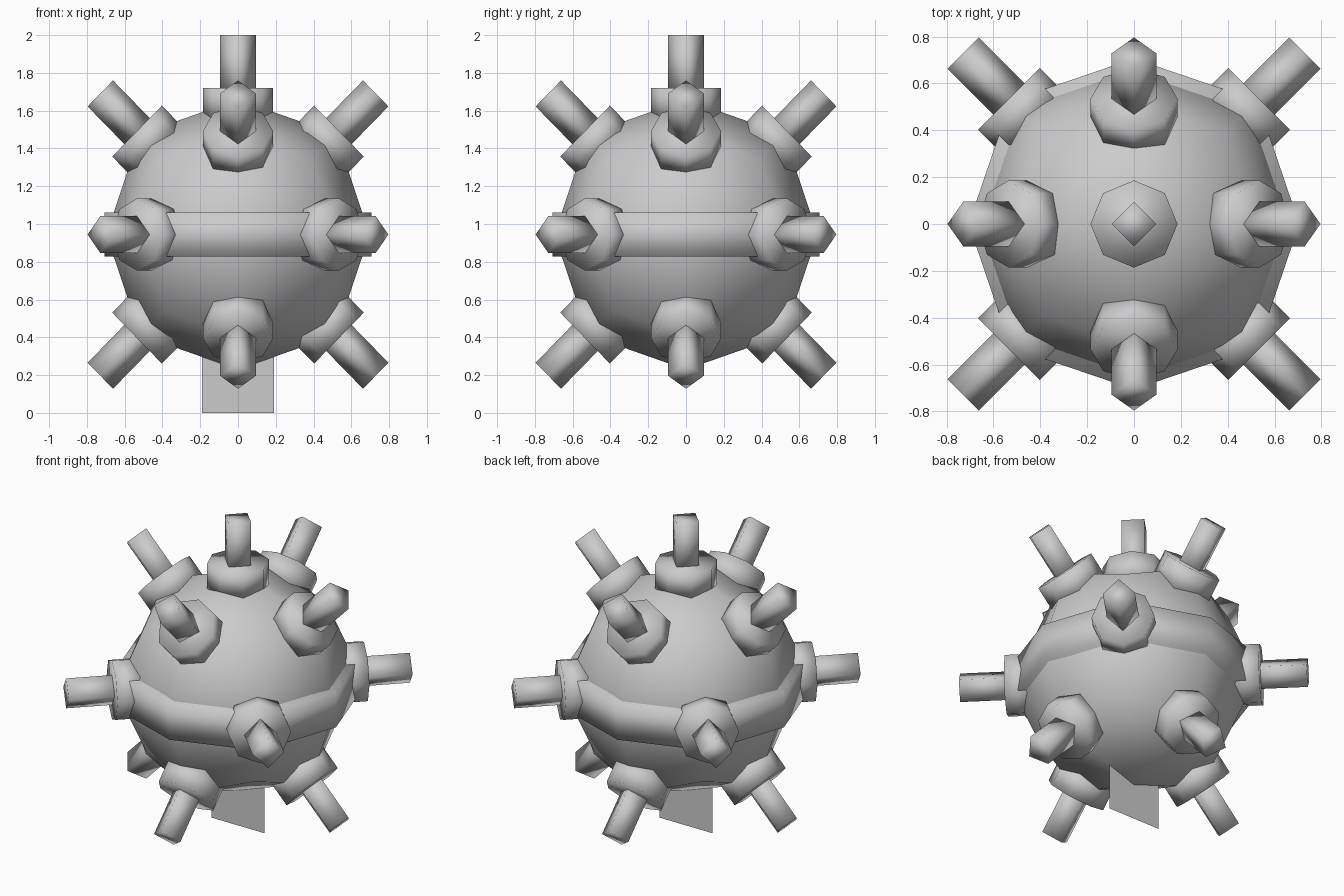
import bpy, bmesh
from math import radians, cos, sin, pi
from mathutils import Matrix

if "Cube" in bpy.data.objects:
    bpy.data.objects.remove(bpy.data.objects["Cube"])

# Shared frame: body centre, with a slight vertical stretch
FRAME = Matrix.Translation((0, 0, 0.944)) @ Matrix.Diagonal((1, 1, 1.025, 1))


def finish(name, bm, matrix, smooth=True):
    bmesh.ops.transform(bm, matrix=matrix, verts=bm.verts)
    bmesh.ops.recalc_face_normals(bm, faces=bm.faces)
    for f in bm.faces:
        f.smooth = smooth
    mesh = bpy.data.meshes.new(name)
    bm.to_mesh(mesh)
    bm.free()
    obj = bpy.data.objects.new(name, mesh)
    bpy.context.collection.objects.link(obj)
    return obj


def prism(bm, sides, radius, start, end):
    bmesh.ops.create_cone(bm, cap_ends=True, segments=sides, radius1=radius,
                          radius2=radius, depth=end - start,
                          matrix=Matrix.Translation((0, 0, (start + end) / 2)))


# Rounded body: a cube divided once and drawn in towards a ball
R = 0.697
bm = bmesh.new()
bmesh.ops.create_cube(bm, size=2)
bmesh.ops.subdivide_edges(bm, edges=bm.edges[:], cuts=1, use_grid_fill=True)
for v in bm.verts:
    outer = sum(abs(c) > 0.5 for c in v.co)
    v.co *= R * {1: 1.0, 2: 0.745, 3: 0.565}[outer]
finish("body", bm, FRAME)

# Raised belt round the middle, following the body's eight corners
bm = bmesh.new()
rings = []
for z in (-0.113, 0.113):
    rings.append([bm.verts.new((r * cos(i * pi / 4), r * sin(i * pi / 4), z))
                  for i in range(8) for r in [0.745 if i % 2 else 0.706]])
for i in range(8):
    j = (i + 1) % 8
    bm.faces.new((rings[0][i], rings[0][j], rings[1][j], rings[1][i]))
bm.faces.new(rings[0])
bm.faces.new(rings[1])
finish("belt", bm, FRAME)

# Spikes: an octagonal collar with a square stem
places = [("top", 0, 0)]
for k in range(4):
    places += [("upper", 90 * k, 45), ("middle", 45 + 90 * k, 90), ("lower", 90 * k, 135)]
for level, turn, tilt in places:
    aim = FRAME @ Matrix.Rotation(radians(turn), 4, 'Z') @ Matrix.Rotation(radians(tilt), 4, 'Y')
    bm = bmesh.new()
    prism(bm, 8, 0.186, 0.60, 0.756)
    finish(level + "_collar", bm, aim)
    bm = bmesh.new()
    prism(bm, 4, 0.095, 0.70, 1.031)
    finish(level + "_stem", bm, aim)

# Flat chain plate under the body
bm = bmesh.new()
bm.faces.new([bm.verts.new(p) for p in
              ((-0.19, 0, 0), (0.19, 0, 0), (0.19, 0, 0.32), (-0.19, 0, 0.32))])
finish("chain_plate", bm, Matrix.Identity(4), smooth=False)
